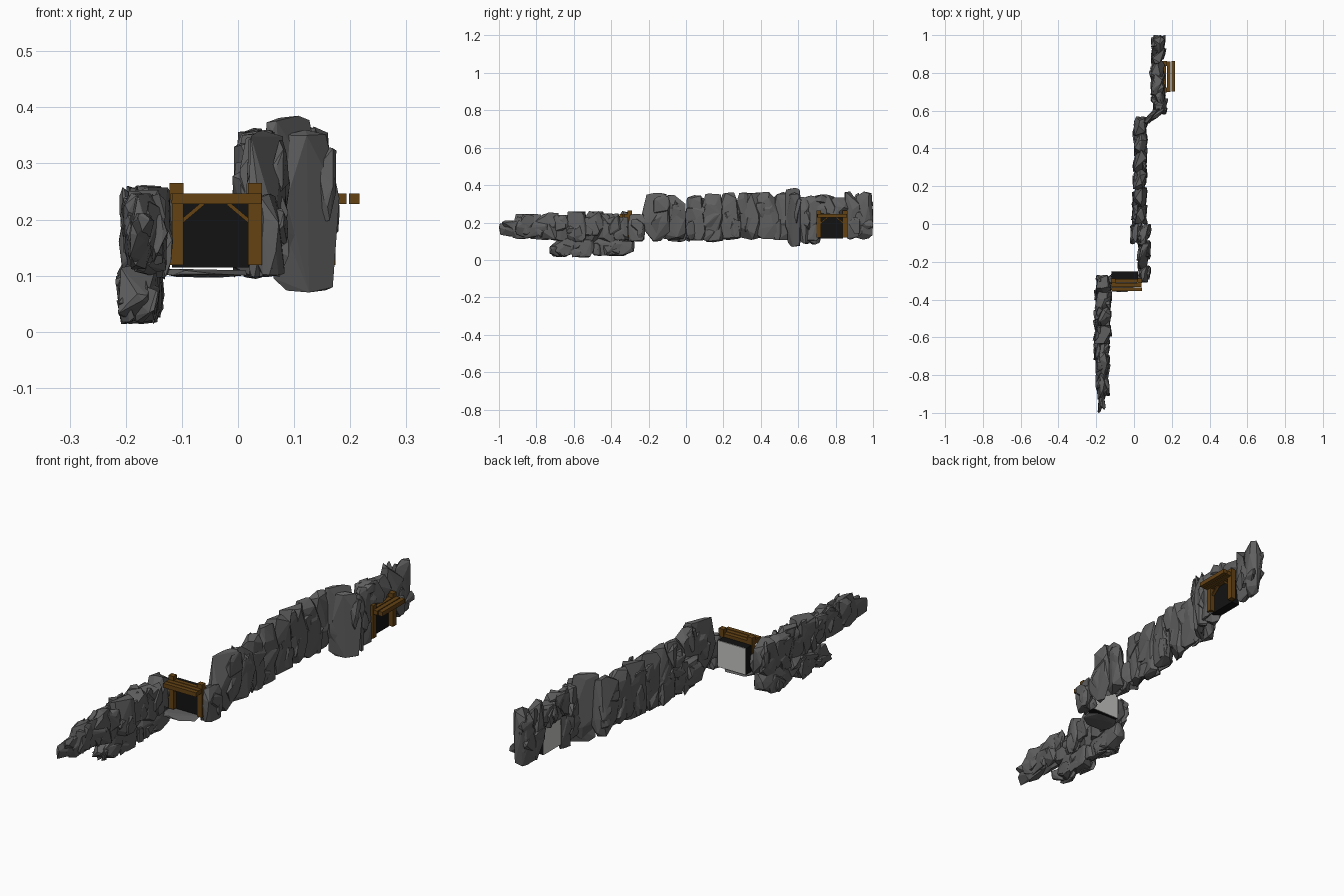
import bpy, bmesh, random, math
from mathutils import Vector, Matrix

if "Cube" in bpy.data.objects:
    bpy.data.objects.remove(bpy.data.objects["Cube"])


def mat(name, rgb):
    m = bpy.data.materials.new(name)
    m.diffuse_color = (*rgb, 1)
    m.use_nodes = True
    m.node_tree.nodes["Principled BSDF"].inputs["Base Color"].default_value = m.diffuse_color
    return m


ROCK = mat("grey rock", (0.115, 0.115, 0.115))
WOOD = mat("brown timber", (0.125, 0.054, 0.007))
DARK = mat("tunnel black", (0.006, 0.006, 0.006))
PALE = mat("pale backing", (0.55, 0.55, 0.53))
rng = random.Random(4)


def finish(name, bm, m):
    bmesh.ops.recalc_face_normals(bm, faces=bm.faces)
    me = bpy.data.meshes.new(name)
    bm.to_mesh(me)
    bm.free()
    me.materials.append(m)
    ob = bpy.data.objects.new(name, me)
    bpy.context.collection.objects.link(ob)


def rock(name, y0, y1, z0, z1, xa, xb, t, n=26):
    """Faceted boulder filling a y/z range; its centre line runs from xa to xb."""
    pts = []
    for _ in range(n):
        d = Vector([rng.gauss(0, 1) for _ in range(3)])
        k = max(abs(c) for c in d) ** 0.75 * d.length ** 0.25
        pts.append(d / k)
    lo = [min(p[i] for p in pts) for i in range(3)]
    hi = [max(p[i] for p in pts) for i in range(3)]
    bm = bmesh.new()
    for p in pts:
        u, v, w = [(p[i] - lo[i]) / (hi[i] - lo[i]) for i in range(3)]
        bm.verts.new((xa + (xb - xa) * v + (u - 0.5) * t,
                      y0 + (y1 - y0) * v, z0 + (z1 - z0) * w))
    res = bmesh.ops.convex_hull(bm, input=bm.verts)
    junk = {g for g in res["geom_interior"] + res["geom_unused"]
            if isinstance(g, bmesh.types.BMVert)}
    bmesh.ops.delete(bm, geom=list(junk), context='VERTS')
    finish(name, bm, ROCK)


def mix(a, b, f):
    return a + (b - a) * f


def ridge(part, y0, y1, x0, x1, low, high0, high1, n, t=.066):
    """Row of n overlapping boulders, each broken up by smaller chips."""
    step = (y1 - y0) / n
    for i in range(n):
        a = max(y0, y0 + step * (i - rng.uniform(.1, .3)))
        b = min(y1, y0 + step * (i + 1 + rng.uniform(.1, .3)))
        fa, fb = (a - y0) / (y1 - y0), (b - y0) / (y1 - y0)
        xa, xb = mix(x0, x1, fa), mix(x0, x1, fb)
        if n > 1:                      # skewed strata
            xa, xb = xa - .008, xb + .008
        z0 = low + rng.uniform(0, .02)
        z1 = mix(high0, high1, (fa + fb) / 2) - rng.uniform(0, .02)
        rock(f"{part}_boulder_{i + 1}", a, b, z0, z1, xa, xb, t)
        for j in range(5):
            f, h = rng.uniform(.2, .8), rng.uniform(.2, .8)
            ry = min(rng.uniform(.03, .055), (b - a) * min(f, 1 - f))
            rz = min(rng.uniform(.03, .07), (z1 - z0) * min(h, 1 - h))
            yc, zc = mix(a, b, f), mix(z0, z1, h)
            xc = mix(xa, xb, f) + (.33 if j % 2 else -.33) * t
            sl = rng.uniform(-.012, .012)
            rock(f"{part}_chip_{i + 1}_{j + 1}", yc - ry, yc + ry, zc - rz,
                 zc + rz, xc - sl, xc + sl, .03, 16)


# Cliff, from the low front end to the high back end
ridge("front_tip", -1, -.74, -.19, -.135, .115, .215, .215, 1, t=.035)
ridge("low_cliff", -.93, -.58, -.17, -.165, .10, .27, .25, 3)
ridge("low_cliff_end", -.64, -.27, -.165, -.16, .09, .26, .265, 4, t=.08)
ridge("low_foot", -.73, -.275, -.18, -.165, .005, .13, .135, 4, t=.06)
ridge("mine_side", -.31, -.22, .055, .06, .08, .255, .255, 1, t=.05)
ridge("big_slab", -.24, 0, .05, .055, .09, .36, .36, 2, t=.055)
ridge("middle_foot", -.11, .2, .01, .03, .085, .24, .27, 3, t=.05)
ridge("middle_cliff", 0, .57, .03, .035, .10, .35, .385, 6)
ridge("back_cliff", .58, .72, .145, .125, .075, .33, .36, 2)
ridge("mine_roof", .68, .87, .125, .125, .232, .36, .345, 2)
ridge("back_end", .845, 1, .125, .13, .105, .38, .38, 2)

# Tall slab turning the corner, and a thin ledge under the first tunnel
for s in (0, 1):
    rock(f"corner_slab_{s + 1}", .53 + s * .01, .617, .09 - s * .02,
         .385 - s * .025, .06 + s * .02, .14 + s * .02, .055)
rock("tunnel_ledge", -.36, -.25, .097, .112, -.06, -.06, .15, 18)


def entrance(tag, frame):
    """Timbered tunnel mouth facing local -y."""
    def box(name, x, y, z, size, m=WOOD, tilt=0):
        bm = bmesh.new()
        bmesh.ops.create_cube(bm, size=1, matrix=frame
                              @ Matrix.Translation((x, y, z))
                              @ Matrix.Rotation(tilt, 4, 'Y')
                              @ Matrix.Diagonal((*size, 1)))
        finish(f"{tag}_{name}", bm, m)

    box("tunnel_dark", -.009, .015, .173, (.138, .038, .117), DARK)
    box("tunnel_back", -.009, .0355, .173, (.138, .003, .117), PALE)
    for s, side in ((-1, "left"), (1, "right")):
        box(f"post_{side}", s * .07, -.014, .192, (.025, .024, .146))
        box(f"brace_{side}", s * .042, -.012, .212, (.052, .012, .007),
            tilt=math.radians(40) * s)
    # Lintel and the canopy beams in front of it
    for i in range(3):
        box(f"beam_{i + 1}", .002 * i - .002, -.013 - .023 * i, .237,
            (.16, .019, .019))


entrance("front_mine", Matrix.Translation((-.04, -.287, 0)))
entrance("side_mine", Matrix.Translation((.148, .78, 0))
         @ Matrix.Rotation(math.pi / 2, 4, 'Z'))
